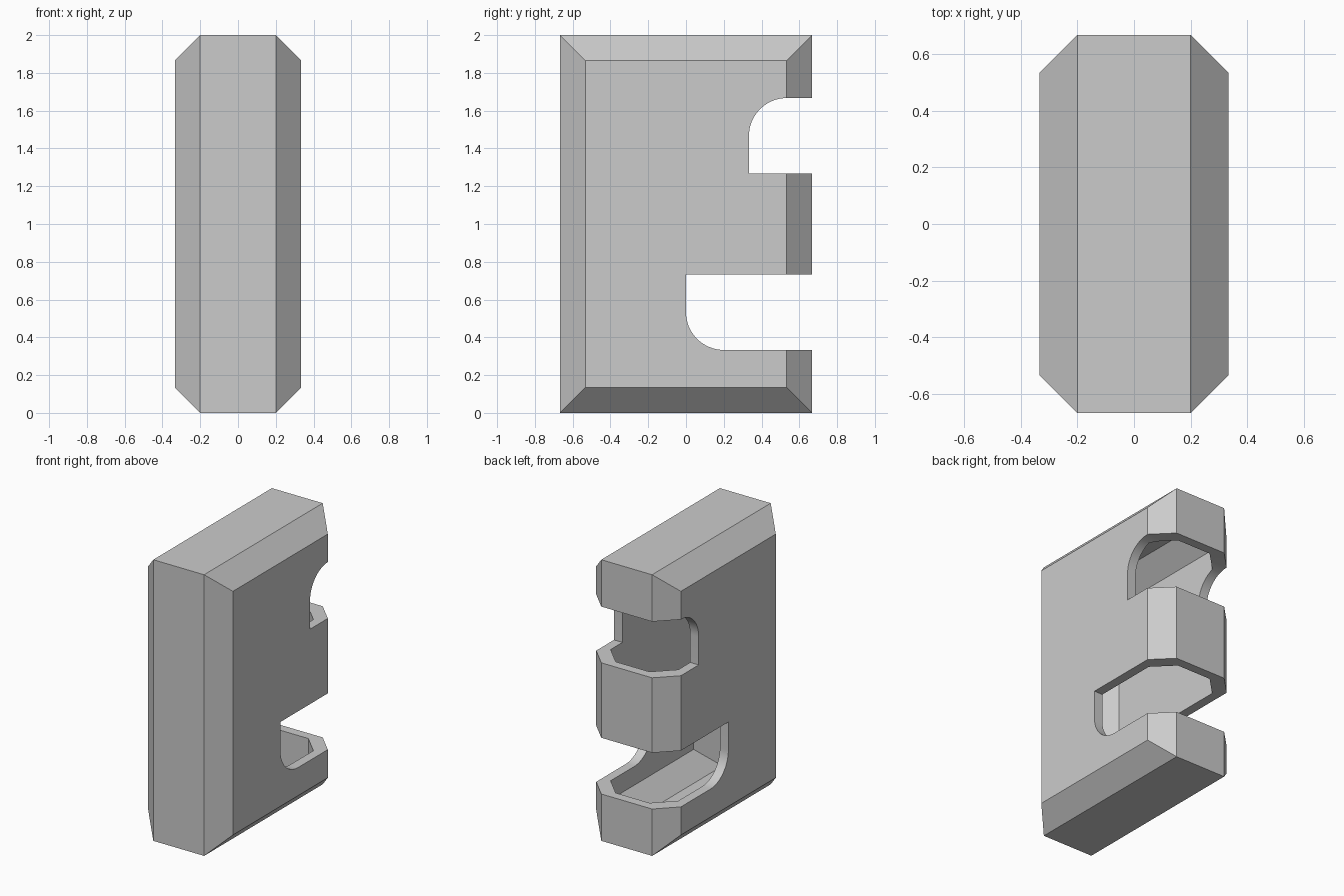
import bpy
import bmesh
import math

cube = bpy.data.objects.get("Cube")
if cube:
    bpy.data.objects.remove(cube, do_unlink=True)

UNIT = 1 / 15        # wall thickness
CHAMFER = 2 * UNIT

grey = bpy.data.materials.new("plain grey")
grey.use_nodes = True
GREY = (0.6, 0.6, 0.6, 1)
grey.diffuse_color = GREY
grey.node_tree.nodes["Principled BSDF"].inputs["Base Color"].default_value = GREY


def loft(name, rings):
    """Bridge matching point rings into a closed solid."""
    bm = bmesh.new()
    loops = [[bm.verts.new(p) for p in ring] for ring in rings]
    n = len(loops[0])
    for a, b in zip(loops, loops[1:]):
        for i in range(n):
            j = (i + 1) % n
            bm.faces.new((a[i], a[j], b[j], b[i]))
    bm.faces.new(loops[0])
    bm.faces.new(loops[-1])
    bmesh.ops.recalc_face_normals(bm, faces=bm.faces[:])
    mesh = bpy.data.meshes.new(name)
    bm.to_mesh(mesh)
    bm.free()
    mesh.materials.append(grey)
    obj = bpy.data.objects.new(name, mesh)
    bpy.context.collection.objects.link(obj)
    return obj


def chamfered_box(name, inset):
    """Box whose two broad sides are framed by a 45 degree chamfer."""
    hx, hy, hz = 5 * UNIT - inset, 10 * UNIT - inset, 1 - inset

    def ring(x, c):
        y, z = hy - c, hz - c
        return [(x, -y, 1 - z), (x, y, 1 - z), (x, y, 1 + z), (x, -y, 1 + z)]

    return loft(name, [ring(-hx, CHAMFER), ring(CHAMFER - hx, 0),
                       ring(hx - CHAMFER, 0), ring(hx, CHAMFER)])


def notch(name, y, z_round, z_flat, radius=0.2, steps=16):
    """Slot open to the back, with one rounded inner corner at z_round."""
    s = math.copysign(1, z_round - z_flat)
    profile = [(1, z_flat), (y, z_flat)]
    for i in range(steps + 1):
        a = math.pi / 2 * i / steps
        profile.append((y + radius * (1 - math.cos(a)),
                        z_round - s * radius * (1 - math.sin(a))))
    profile.append((1, z_round))
    return loft(name, [[(x, *p) for p in profile] for x in (-1, 1)])


# Hollow body with two slots cut through the back
body = chamfered_box("hollow_body", 0)
cutters = [
    chamfered_box("cavity_cutter", UNIT),
    notch("upper_notch_cutter", 5 * UNIT, 25 * UNIT, 19 * UNIT),
    notch("lower_notch_cutter", 0, 5 * UNIT, 11 * UNIT),
]
bpy.ops.object.select_all(action="DESELECT")
bpy.context.view_layer.objects.active = body
body.select_set(True)
for cutter in cutters:
    cutter.hide_render = True
    mod = body.modifiers.new(cutter.name, "BOOLEAN")
    mod.operation = "DIFFERENCE"
    mod.solver = "EXACT"
    mod.object = cutter
    bpy.ops.object.modifier_apply(modifier=mod.name)
for cutter in cutters:
    bpy.data.objects.remove(cutter, do_unlink=True)

# Crisp chamfers, smooth notch curves
bpy.ops.object.shade_smooth_by_angle(angle=math.radians(30))
